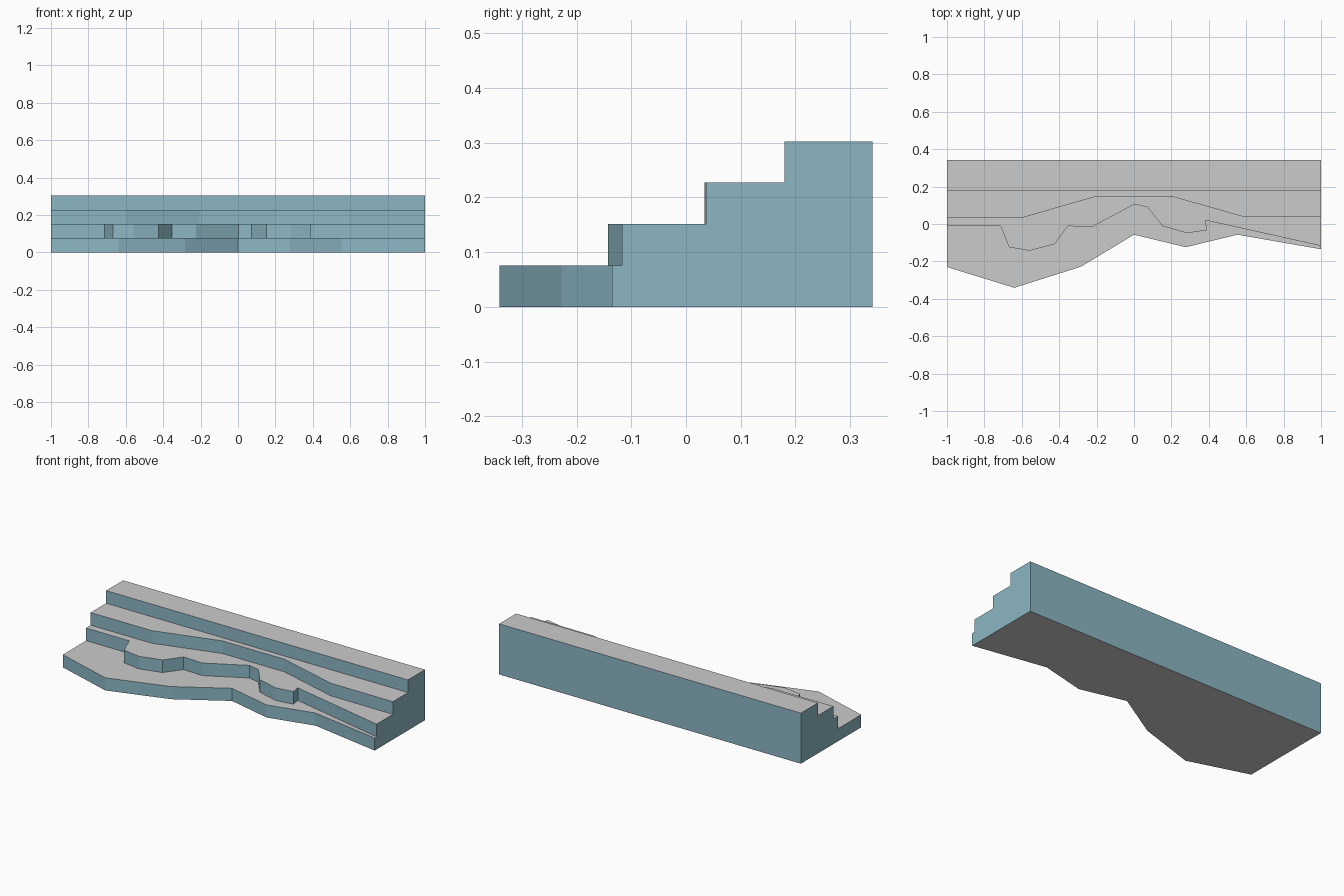
import bpy, bmesh

old = bpy.data.objects.get("Cube")
if old:
    bpy.data.objects.remove(old, do_unlink=True)


def flat_material(name, colour):
    mat = bpy.data.materials.new(name)
    mat.use_nodes = True
    mat.diffuse_color = colour
    mat.node_tree.nodes["Principled BSDF"].inputs["Base Color"].default_value = colour
    return mat


STEP = 0.0757          # height of one terrace
BACK = 0.341           # y of the back wall

# Front outline of each terrace, from right end to left end, lowest first
outlines = [
    [(-1, -.23), (-.64, -.341), (-.283, -.228), (0, -.057),
     (.277, -.124), (.553, -.057), (1, -.135)],
    [(-1, -.01), (-.714, -.01), (-.668, -.124), (-.559, -.143), (-.425, -.108),
     (-.353, -.011), (-.225, -.016), (.003, .106), (.072, .09), (.152, -.011),
     (.283, -.049), (.39, -.033), (.382, .02), (1, -.117)],
    [(-1, .034), (-.596, .034), (-.206, .146), (.206, .146), (.588, .038), (1, .037)],
    [(-1, .18), (1, .18)],
]

bm = bmesh.new()


def line(points, z):
    return [bm.verts.new((x, y, z)) for x, y in points]


# Risers: one vertical strip per terrace
feet, rims = [], []
for level, outline in enumerate(outlines):
    foot, rim = line(outline, level * STEP), line(outline, (level + 1) * STEP)
    for i in range(len(outline) - 1):
        bm.faces.new((foot[i], foot[i + 1], rim[i + 1], rim[i]))
    feet.append(foot)
    rims.append(rim)

# Treads between each rim and the foot of the next riser, and the top
back_edge = [(-1, BACK), (1, BACK)]
back_top = line(back_edge, len(outlines) * STEP)
back_low = line(back_edge, 0)
for rim, behind in zip(rims, feet[1:] + [back_top]):
    bm.faces.new(rim + behind[::-1])

# Underside, back wall and stepped ends
bm.faces.new(feet[0] + back_low[::-1])
bm.faces.new(back_low + back_top[::-1])
for end in (0, -1):
    profile = [v for foot, rim in zip(feet, rims) for v in (foot[end], rim[end])]
    bm.faces.new(profile + [back_top[end], back_low[end]])
bmesh.ops.recalc_face_normals(bm, faces=bm.faces)

# Level faces are grey, upright faces are blue
for face in bm.faces:
    face.material_index = 0 if abs(face.normal.z) > 0.5 else 1

mesh = bpy.data.meshes.new("terraced_bank")
bm.to_mesh(mesh)
bm.free()
mesh.materials.append(flat_material("light grey", (.6, .6, .6, 1)))
mesh.materials.append(flat_material("dusty blue", (.26, .47, .55, 1)))
bank = bpy.data.objects.new("terraced_bank", mesh)
bpy.context.collection.objects.link(bank)
